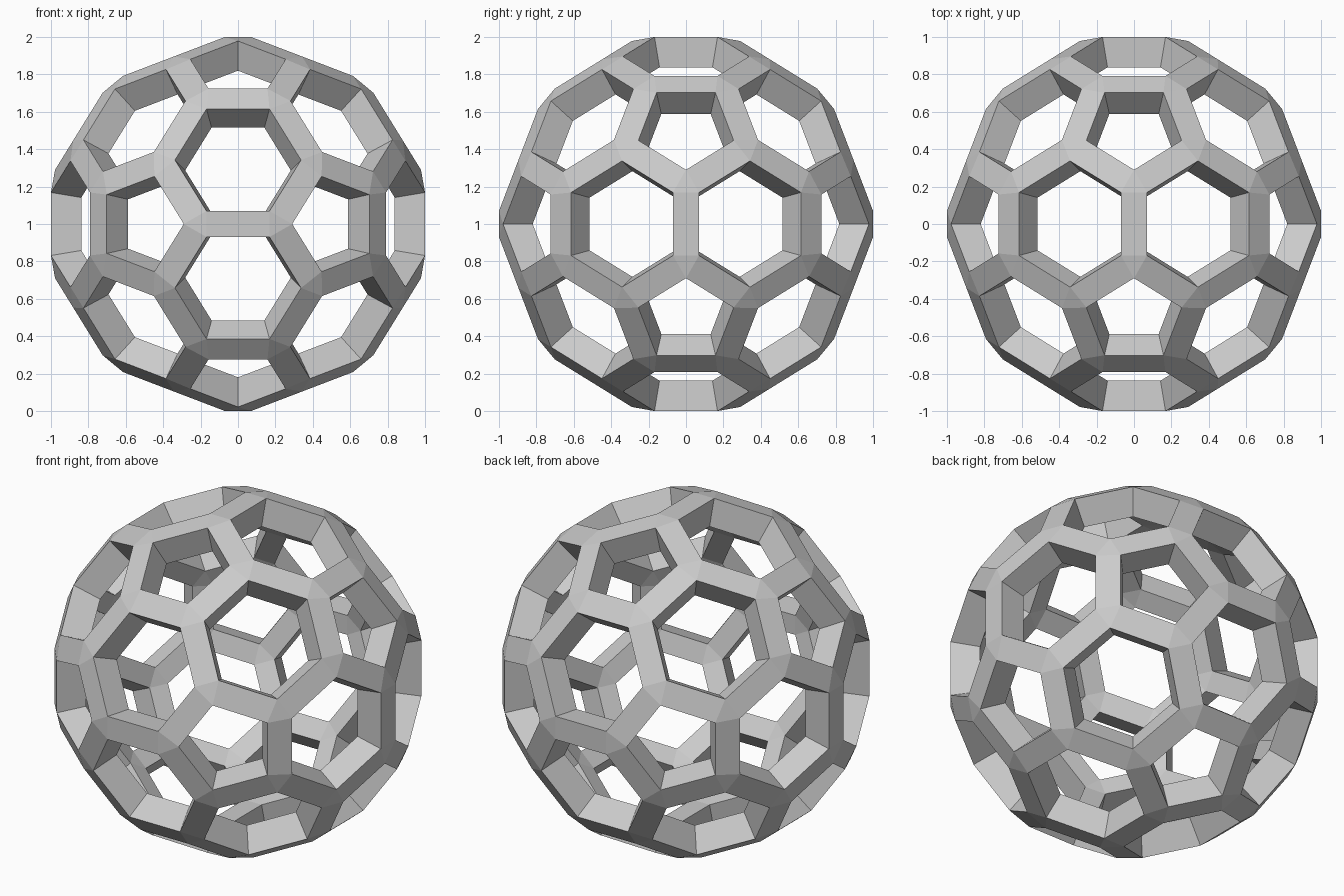
import bpy, bmesh
from math import sqrt
from itertools import product
from mathutils import Vector

if "Cube" in bpy.data.objects:
    bpy.data.objects.remove(bpy.data.objects["Cube"])

PHI = (1 + sqrt(5)) / 2
INSET = 0.352      # half strut width, for a base edge length of 2
INNER = 0.838      # inner shell scale relative to outer shell

# Base solid: truncated icosahedron from its sign and cyclic permutations
base = bmesh.new()
points = set()
for a, b, c in ((0, 1, 3 * PHI), (1, 2 + PHI, 2 * PHI), (PHI, 2, 2 * PHI + 1)):
    for i, j, k in product((1, -1), repeat=3):
        p = (a * i, b * j, c * k)
        for r in range(3):
            points.add(tuple(round(x, 6) + 0.0 for x in p[r:] + p[:r]))
for p in sorted(points):
    base.verts.new(p)
bmesh.ops.convex_hull(base, input=base.verts[:])
bmesh.ops.dissolve_limit(base, angle_limit=0.02, verts=base.verts[:], edges=base.edges[:])
base.normal_update()

# Corners of the opening inset in every face
corner = {}
for f in base.faces:
    centre = sum((v.co for v in f.verts), Vector()) / len(f.verts)
    e = f.edges[0]
    apothem = ((e.verts[0].co + e.verts[1].co) / 2 - centre).length
    for v in f.verts:
        corner[f, v] = centre + (v.co - centre) * (1 - INSET / apothem)
size = max(abs(x) for p in corner.values() for x in p)

bm = bmesh.new()
outer, inner = {}, {}
lift = Vector((0, 0, 1))
for key, p in corner.items():
    outer[key] = bm.verts.new(p / size + lift)
    inner[key] = bm.verts.new(p / size * INNER + lift)

# Struts: one strip per edge on both shells
for e in base.edges:
    (f, g), (u, v) = e.link_faces, e.verts
    for shell in (outer, inner):
        bm.faces.new([shell[k] for k in ((f, u), (f, v), (g, v), (g, u))])

# Joints: one triangle per vertex on both shells
for v in base.verts:
    for shell in (outer, inner):
        bm.faces.new([shell[f, v] for f in v.link_faces])

# Walls of the openings
for f in base.faces:
    vs = f.verts[:]
    for u, v in zip(vs, vs[1:] + vs[:1]):
        bm.faces.new((outer[f, u], outer[f, v], inner[f, v], inner[f, u]))

bmesh.ops.recalc_face_normals(bm, faces=bm.faces[:])
mesh = bpy.data.meshes.new("lattice_ball")
bm.to_mesh(mesh)
bm.free()
base.free()
bpy.context.collection.objects.link(bpy.data.objects.new("lattice_ball", mesh))
